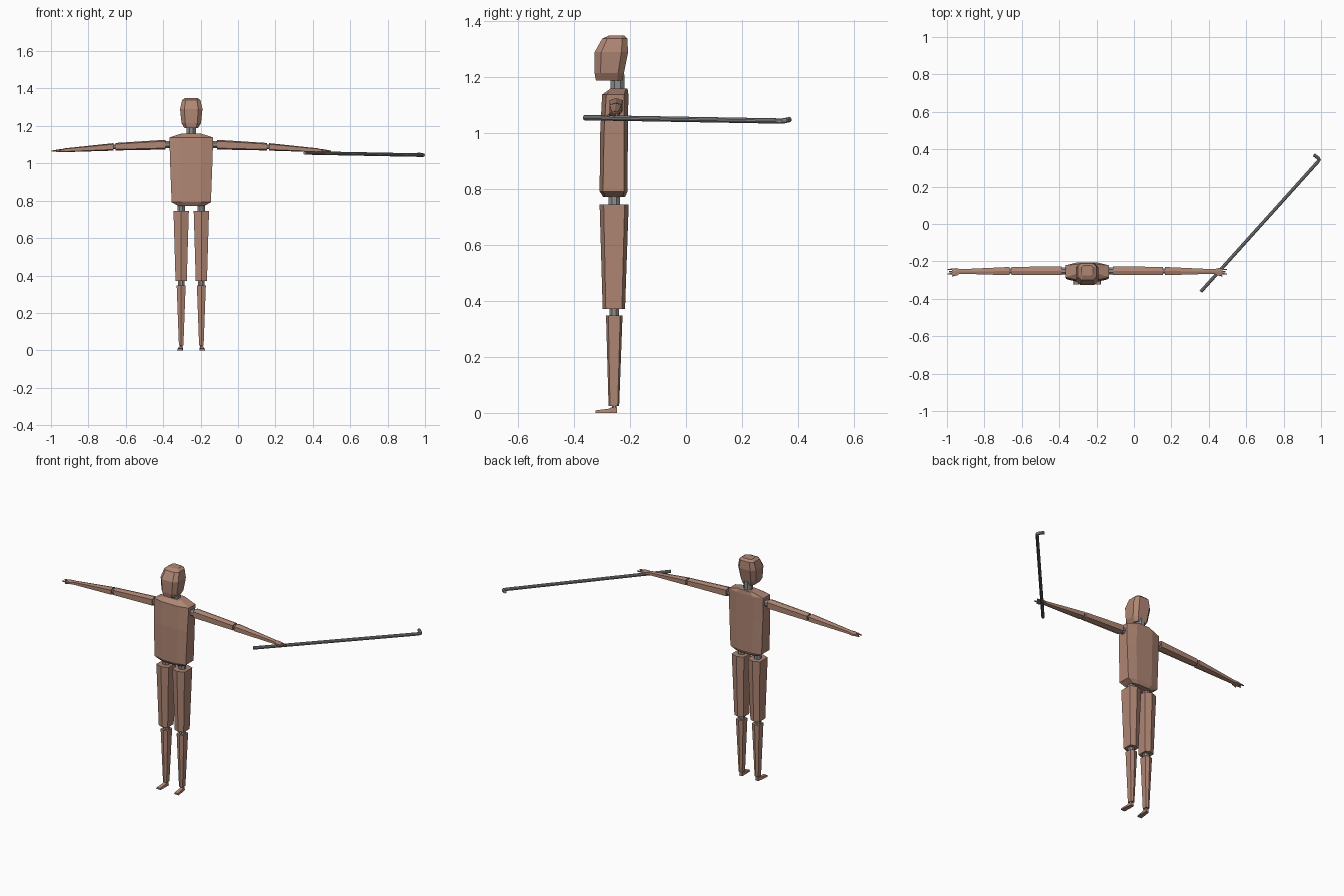
import bpy, bmesh, math
from mathutils import Vector

if "Cube" in bpy.data.objects:
    bpy.data.objects.remove(bpy.data.objects["Cube"])

CX, CY = -0.25, -0.257   # figure centre


def material(name, rgb):
    m = bpy.data.materials.new(name)
    m.diffuse_color = (*rgb, 1)
    m.use_nodes = True
    m.node_tree.nodes["Principled BSDF"].inputs["Base Color"].default_value = m.diffuse_color
    return m


SKIN = material("warm brown", (0.43, 0.24, 0.175))
GREY = material("joint grey", (0.27, 0.27, 0.275))


def loft(name, rings, mat):
    """Skin a row of equal-length rings and cap both ends."""
    bm = bmesh.new()
    vs = [[bm.verts.new(p) for p in r] for r in rings]
    n = len(rings[0])
    for a, b in zip(vs, vs[1:]):
        for i in range(n):
            j = (i + 1) % n
            bm.faces.new((a[i], a[j], b[j], b[i]))
    bm.faces.new(vs[0])
    bm.faces.new(vs[-1])
    bmesh.ops.recalc_face_normals(bm, faces=bm.faces)
    me = bpy.data.meshes.new(name)
    bm.to_mesh(me)
    bm.free()
    me.materials.append(mat)
    ob = bpy.data.objects.new(name, me)
    bpy.context.collection.objects.link(ob)
    return ob


def octagon(z, w, y0, y1, flat, inset):
    """Level ring about the body centre: half width w, depth y0..y1."""
    f, i = w * flat, (y1 - y0) * inset
    return [(CX + x, y, z) for x, y in (
        (-f, y0), (f, y0), (w, y0 + i), (w, y1 - i),
        (f, y1), (-f, y1), (-w, y1 - i), (-w, y0 + i))]


def hexagon(x, z, w, y0, y1, side=0.14):
    """Level ring with a ridge down the front and the back."""
    i = (y1 - y0) * side
    return [(x, y0, z), (x + w, y0 + i, z), (x + w, y1 - i, z),
            (x, y1, z), (x - w, y1 - i, z), (x - w, y0 + i, z)]


def arm_ring(x, y, z, hy, hz):
    """Upright ring across an arm, ridged above and below."""
    return [(x, y, z + hz), (x, y + hy, z + hz * 0.7), (x, y + hy, z - hz * 0.7),
            (x, y, z - hz), (x, y - hy, z - hz * 0.7), (x, y - hy, z + hz * 0.7)]


def tube(name, path, r, sides, mat):
    """Sweep a round section along a short path."""
    pts = [Vector(p) for p in path]
    rings = []
    for k, p in enumerate(pts):
        d = (pts[min(k + 1, len(pts) - 1)] - pts[max(k - 1, 0)]).normalized()
        up = Vector((0, 0, 1)) if abs(d.z) < 0.9 else Vector((0, 1, 0))
        u = d.cross(up).normalized()
        v = u.cross(d)
        rings.append([p + r * (math.cos(a) * u + math.sin(a) * v)
                      for a in (2 * math.pi * (i + 0.5) / sides for i in range(sides))])
    return loft(name, rings, mat)


# Head, neck and torso
loft("head", [octagon(1.188, 0.036, -0.322, -0.228, 0.7, 0.2),
              octagon(1.215, 0.052, -0.327, -0.222, 0.62, 0.2),
              octagon(1.290, 0.060, -0.327, -0.207, 0.62, 0.2),
              octagon(1.338, 0.049, -0.300, -0.210, 0.62, 0.2),
              octagon(1.350, 0.032, -0.275, -0.222, 0.62, 0.2)], SKIN)
tube("neck", [(CX, -0.245, 1.13), (CX, -0.245, 1.21)], 0.027, 8, GREY)

torso = loft("torso", [octagon(0.772, 0.070, -0.296, -0.218, 0.5, 0.1),
                       octagon(0.792, 0.105, -0.309, -0.209, 0.5, 0.12),
                       octagon(1.00, 0.113, -0.307, -0.208, 0.5, 0.14),
                       octagon(1.138, 0.117, -0.300, -0.206, 0.48, 0.16),
                       octagon(1.160, 0.050, -0.270, -0.209, 0.7, 0.1)], SKIN)

for s, side in ((-1, "right"), (1, "left")):
    # Leg
    x = CX + s * 0.054
    loft(side + "_thigh", [hexagon(x, 0.745, 0.041, -0.309, -0.205),
                           hexagon(x + s * 0.0, 0.372, 0.030, -0.298, -0.218)], SKIN)
    loft(side + "_shin", [hexagon(x, 0.348, 0.024, -0.286, -0.227),
                          hexagon(x, 0.025, 0.012, -0.277, -0.239)], SKIN)
    tube(side + "_hip_joint", [(x, CY, 0.73), (x, CY, 0.80)], 0.022, 8, GREY)
    tube(side + "_knee_joint", [(x, CY, 0.34), (x, CY, 0.38)], 0.018, 8, GREY)
    tube(side + "_ankle_joint", [(x, -0.256, 0.01), (x, -0.256, 0.03)], 0.008, 6, GREY)

    # Foot: wedge running forward, slightly turned out
    def foot_ring(y, w, top, dx):
        c = x + s * dx
        return [(c - w, y, 0), (c + w, y, 0), (c + w * 0.8, y, top), (c - w * 0.8, y, top)]
    loft(side + "_foot", [foot_ring(-0.247, 0.010, 0.020, 0),
                          foot_ring(-0.266, 0.012, 0.020, 0.002),
                          foot_ring(-0.276, 0.013, 0.015, 0.003),
                          foot_ring(-0.324, 0.015, 0.009, 0.006)], SKIN)

    # Arm, measured outward from the body centre
    def ax(d):
        return CX + s * d
    tube(side + "_shoulder_joint", [(ax(0.10), -0.252, 1.100), (ax(0.15), -0.252, 1.100)],
         0.020, 8, GREY)
    loft(side + "_upper_arm", [arm_ring(ax(0.138), -0.250, 1.100, 0.024, 0.026),
                               arm_ring(ax(0.405), -0.251, 1.089, 0.021, 0.020)], SKIN)
    tube(side + "_elbow_joint", [(ax(0.395), -0.252, 1.089), (ax(0.425), -0.252, 1.088)],
         0.014, 8, GREY)
    loft(side + "_forearm", [arm_ring(ax(0.416), -0.252, 1.088, 0.022, 0.020),
                             arm_ring(ax(0.680), -0.254, 1.070, 0.012, 0.010)], SKIN)
    loft(side + "_palm", [arm_ring(ax(0.678), -0.254, 1.070, 0.012, 0.009),
                          arm_ring(ax(0.700), -0.255, 1.068, 0.019, 0.008),
                          arm_ring(ax(0.722), -0.255, 1.067, 0.016, 0.006)], SKIN)
    for k, (y, tip) in enumerate(((-0.243, 0.748), (-0.255, 0.738), (-0.267, 0.748))):
        loft(f"{side}_finger_{k + 1}", [arm_ring(ax(0.715), y, 1.067, 0.0045, 0.005),
                                        arm_ring(ax(tip), y, 1.066, 0.003, 0.003)], SKIN)
    loft(side + "_thumb", [arm_ring(ax(0.690), -0.268, 1.067, 0.005, 0.005),
                           arm_ring(ax(0.722), -0.278, 1.064, 0.003, 0.004)], SKIN)

# Long thin cane held level in the left hand, with a short hooked end
tube("cane", [(0.357, -0.362, 1.056), (0.982, 0.332, 1.044), (0.990, 0.345, 1.044),
              (0.986, 0.352, 1.045), (0.962, 0.370, 1.049)], 0.0095, 10, GREY)
